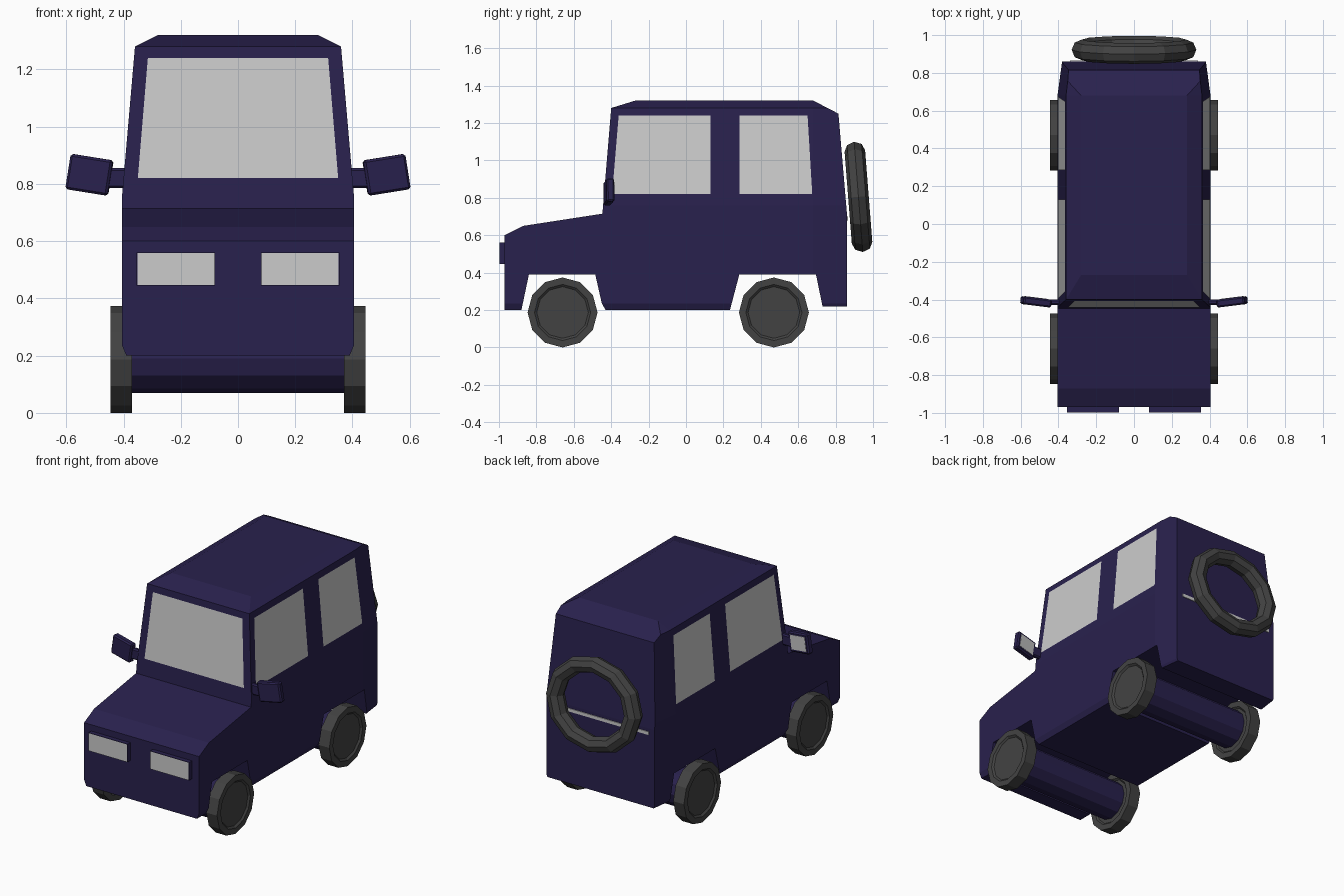
import bpy, bmesh, math
from mathutils import Matrix, Vector

if "Cube" in bpy.data.objects:
    bpy.data.objects.remove(bpy.data.objects["Cube"])


def material(name, color):
    m = bpy.data.materials.new(name)
    m.diffuse_color = (*color, 1)
    m.use_nodes = True
    m.node_tree.nodes["Principled BSDF"].inputs["Base Color"].default_value = m.diffuse_color
    return m


PAINT = material("dark_paint", (0.022, 0.015, 0.075))
RUBBER = material("rubber", (0.055, 0.055, 0.055))


def finish(name, bm, mat=None):
    me = bpy.data.meshes.new(name)
    bm.to_mesh(me)
    bm.free()
    ob = bpy.data.objects.new(name, me)
    bpy.context.collection.objects.link(ob)
    if mat:
        me.materials.append(mat)
    return ob


def box(name, size, matrix, mat=None, bevel=0):
    bm = bmesh.new()
    bmesh.ops.create_cube(bm, size=1, matrix=Matrix.Diagonal((*size, 1)))
    if bevel:
        bmesh.ops.bevel(bm, geom=bm.edges[:], offset=bevel, segments=1, affect='EDGES')
    bm.transform(matrix)
    return finish(name, bm, mat)


def panel(name, points):
    bm = bmesh.new()
    bm.faces.new([bm.verts.new(p) for p in points])
    return finish(name, bm)


def lathe_x(name, profile, center, side, mat, n=12):
    """Turn (x, radius) pairs around the x axis; side mirrors the result."""
    bm = bmesh.new()
    rings = []
    for x, r in profile:
        rings.append([bm.verts.new((side * x, center[0] + r * math.sin(2 * math.pi * i / n),
                                    center[1] + r * math.cos(2 * math.pi * i / n))) for i in range(n)])
    for a, b in zip(rings, rings[1:]):
        for i in range(n):
            j = (i + 1) % n
            bm.faces.new((a[i], a[j], b[j], b[i]))
    bm.faces.new(rings[0])
    bm.faces.new(rings[-1])
    bmesh.ops.recalc_face_normals(bm, faces=bm.faces[:])
    return finish(name, bm, mat)


# Half width of the body by height, with the tail pinched in
WIDTHS = [(0.20, 0.39), (0.235, 0.405), (0.76, 0.405), (1.28, 0.36), (1.32, 0.28)]


def half_width(y, z):
    w = WIDTHS[-1][1] if z > 1.3 else WIDTHS[0][1]
    for (z0, w0), (z1, w1) in zip(WIDTHS, WIDTHS[1:]):
        if z0 <= z <= z1:
            w = w0 + (w1 - w0) * (z - z0) / (z1 - z0)
    return w * (1 - 0.06 * max(0, y - 0.68) / 0.18)


# Body: side profile with wheel arches, extruded and tapered
PROFILE = [(-0.97, 0.20), (-0.97, 0.60), (-0.87, 0.65), (-0.447, 0.715), (-0.40, 1.28),
           (-0.27, 1.32), (0.68, 1.32), (0.815, 1.25), (0.86, 0.72), (0.86, 0.22),
           (0.73, 0.22), (0.695, 0.39), (0.285, 0.39), (0.235, 0.20), (-0.43, 0.20),
           (-0.45, 0.235), (-0.485, 0.39), (-0.84, 0.39), (-0.88, 0.20)]
bm = bmesh.new()
face = bm.faces.new([bm.verts.new((-1, y, z)) for y, z in PROFILE])
ext = bmesh.ops.extrude_face_region(bm, geom=[face])
for v in ext["geom"]:
    if isinstance(v, bmesh.types.BMVert):
        v.co.x = 1
for co, no in [((0, 0, 0.235), (0, 0, 1)), ((0, 0, 0.76), (0, 0, 1)),
               ((0, 0, 1.28), (0, 0, 1)), ((0, 0.68, 0), (0, 1, 0))]:
    bmesh.ops.bisect_plane(bm, geom=bm.verts[:] + bm.edges[:] + bm.faces[:], dist=1e-4,
                           plane_co=co, plane_no=no)
for v in bm.verts:
    v.co.x *= half_width(v.co.y, v.co.z)
bmesh.ops.recalc_face_normals(bm, faces=bm.faces[:])
finish("body", bm, PAINT)

# Windscreen
panel("windscreen", [(x, -0.450 + (z - 0.715) * 0.083, z)
                     for x, z in [(-0.35, 0.82), (0.35, 0.82), (0.315, 1.24), (-0.315, 1.24)]])

# Strip across the tailgate
box("tailgate_strip", (0.68, 0.01, 0.02), Matrix.Translation((0, 0.86, 0.69)))

SIDE_WINDOWS = {
    "front_side_window": [(-0.395, 0.82), (0.13, 0.82), (0.13, 1.24), (-0.36, 1.24)],
    "rear_side_window": [(0.285, 0.82), (0.675, 0.82), (0.65, 1.24), (0.285, 1.24)],
}
WHEEL = [(0.38, 0.14), (0.37, 0.15), (0.37, 0.187), (0.445, 0.187), (0.445, 0.15), (0.435, 0.138)]

for side, tag in ((1, "right"), (-1, "left")):
    # Side windows
    for name, pts in SIDE_WINDOWS.items():
        loop = [(side * (half_width(y, z) + 0.003), y, z) for y, z in pts]
        panel(f"{name}_{tag}", loop if side > 0 else loop[::-1])

    # Headlights
    box(f"headlight_housing_{tag}", (0.275, 0.05, 0.115),
        Matrix.Translation((side * 0.217, -0.973, 0.5025)), PAINT)
    panel(f"headlight_lens_{tag}", [(side * 0.217 + dx, -1.0, 0.5025 + dz) for dx, dz in
                                    [(-0.135, -0.056), (0.135, -0.056), (0.135, 0.056), (-0.135, 0.056)]])

    # Wing mirrors: housing, glass and stalk
    place = (Matrix.Translation((side * 0.519, -0.412, 0.832))
             @ Matrix.Rotation(side * math.radians(7), 4, 'Z')
             @ Matrix.Rotation(-side * math.radians(9), 4, 'Y'))
    box(f"mirror_housing_{tag}", (0.15, 0.042, 0.125), place, PAINT, 0.008)
    box(f"mirror_glass_{tag}", (0.115, 0.004, 0.09),
        place @ Matrix.Translation((0, 0.021, 0)))
    box(f"mirror_stalk_{tag}", (0.08, 0.03, 0.07),
        Matrix.Translation((side * 0.42, -0.415, 0.82)), PAINT, 0.008)

    # Wheels
    for y, end in ((-0.66, "front"), (0.47, "rear")):
        lathe_x(f"{end}_wheel_{tag}", WHEEL, (y, 0.187), side, RUBBER)

# Axle drums
for y, end in ((-0.66, "front"), (0.47, "rear")):
    lathe_x(f"{end}_axle", [(-0.375, 0.12), (0.375, 0.12)], (y, 0.19), 1, PAINT)

# Spare tyre, leaning against the tailgate
bpy.ops.mesh.primitive_torus_add(major_segments=12, minor_segments=8,
                                 major_radius=0.275, minor_radius=0.055,
                                 location=(0, 0.922, 0.805),
                                 rotation=(math.radians(94.5), 0, 0))
spare = bpy.context.object
spare.name = "spare_tyre"
spare.scale = (1, 0.895, 1)
spare.data.materials.append(RUBBER)
